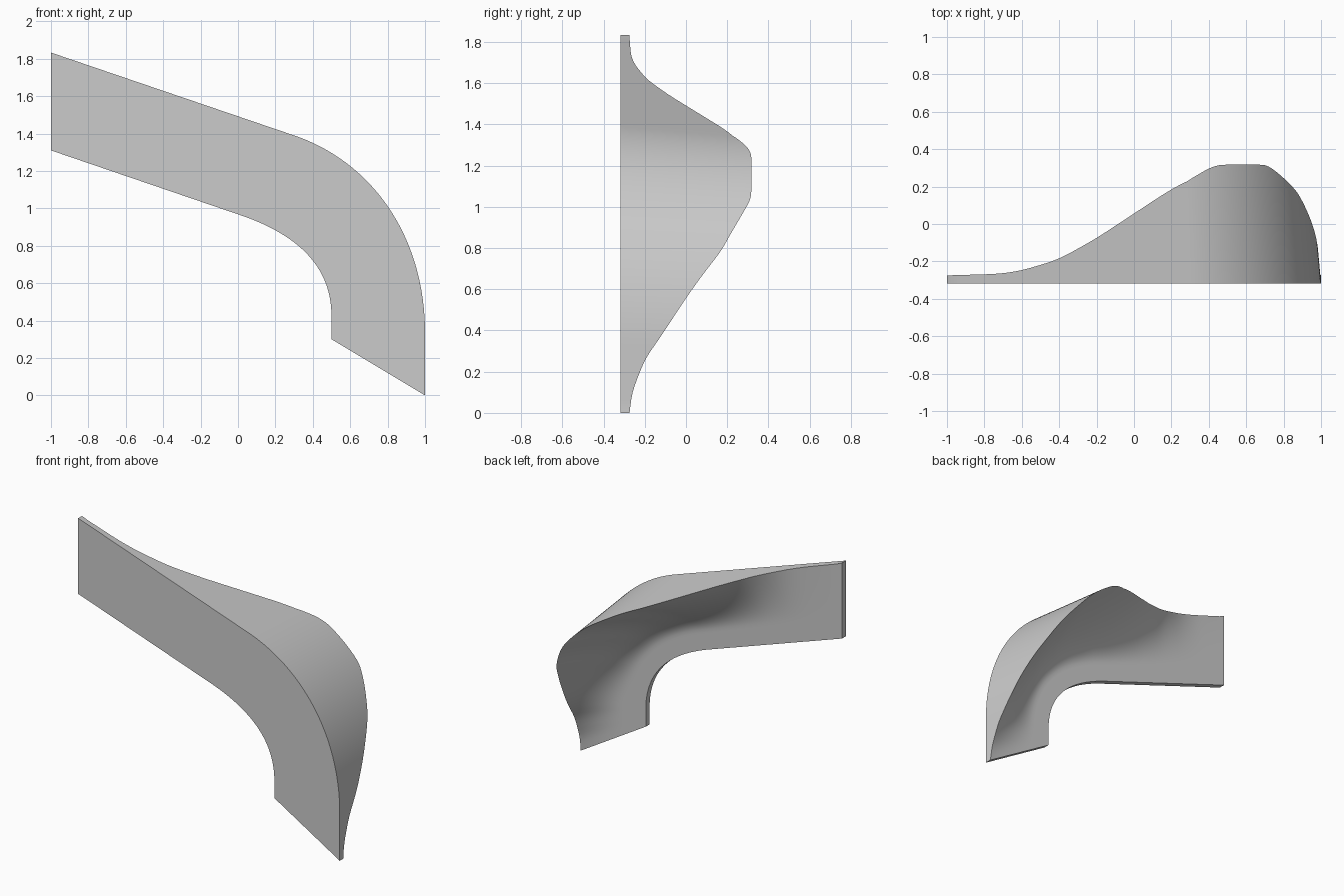
import bpy, bmesh
from mathutils import Vector

if "Cube" in bpy.data.objects:
    bpy.data.objects.remove(bpy.data.objects["Cube"])

FRONT, BACK = -0.317, -0.275      # front plane and back of the thin web


def path(start, a, c1, c2, b, end, counts):
    """Straight, bezier bend, straight; sampled in the XZ plane."""
    start, a, c1, c2, b, end = (Vector(p) for p in (start, a, c1, c2, b, end))
    n1, n2, n3 = counts
    pts = [start.lerp(a, i / n1) for i in range(n1)]
    for i in range(n2):
        t = i / n2
        s = 1 - t
        pts.append(a * s**3 + c1 * 3 * s * s * t + c2 * 3 * s * t * t + b * t**3)
    pts += [b.lerp(end, i / n3) for i in range(n3 + 1)]
    return pts


counts = (32, 44, 10)
outer = path((-1, 1.833), (0.3, 1.39), (0.70, 1.255), (1, 0.87), (1, 0.33), (1, 0), counts)
inner = path((-1, 1.31), (0.03, 0.958), (0.36, 0.84), (0.5, 0.66), (0.5, 0.42), (0.5, 0.3), counts)

# Ridge position in y, keyed by x - z along the outer curve
RIDGE = [(-2.84, -.275), (-2.46, -.267), (-2.3, -.25), (-2.03, -.19), (-1.76, -.08),
         (-1.49, .05), (-1.22, .18), (-.925, .295), (-.83, .317), (-.32, .317),
         (-.14, .26), (.115, .17), (.42, 0), (.595, -.1), (.74, -.2), (.9, -.262), (1.01, -.275)]


def ridge_y(k):
    for (k0, y0), (k1, y1) in zip(RIDGE, RIDGE[1:]):
        if k <= k1:
            return y0 + (y1 - y0) * (k - k0) / (k1 - k0)
    return BACK


depth = [ridge_y(p.x - p.y) for p in outer]
for _ in range(2):
    depth = [depth[0]] + [(depth[i - 1] + 2 * depth[i] + depth[i + 1]) / 4
                          for i in range(1, len(depth) - 1)] + [depth[-1]]

# Cross-sections: front edge, drafted ridge, concave flare, thin inner edge
bm = bmesh.new()
K = 20
rings = []
for i, (o, n) in enumerate(zip(outer, inner)):
    tan = (outer[min(i + 1, len(outer) - 1)] - outer[max(i - 1, 0)]).normalized()
    top = o + Vector((tan.y, -tan.x)) * 0.09 * (depth[i] - FRONT)
    if i == 0 or i == len(outer) - 1:
        top = o.copy()
    ring = [bm.verts.new((o.x, FRONT, o.y))]
    for j in range(K + 1):
        u = j / K
        p = top.lerp(n, u)
        y = BACK + (depth[i] - BACK) * max(0, 1 - u / 0.72) ** 2
        ring.append(bm.verts.new((p.x, y, p.y)))
    ring.append(bm.verts.new((n.x, FRONT, n.y)))
    rings.append(ring)

for a, b in zip(rings, rings[1:]):
    for j in range(len(a)):
        k = (j + 1) % len(a)
        bm.faces.new((a[j], a[k], b[k], b[j]))
bm.faces.new(rings[0])
bm.faces.new(rings[-1])
bmesh.ops.recalc_face_normals(bm, faces=bm.faces)

mesh = bpy.data.meshes.new("flared_bracket")
bm.to_mesh(mesh)
bm.free()
obj = bpy.data.objects.new("flared_bracket", mesh)
bpy.context.collection.objects.link(obj)
bpy.context.view_layer.objects.active = obj
obj.select_set(True)
bpy.ops.object.shade_smooth_by_angle(angle=0.6)
